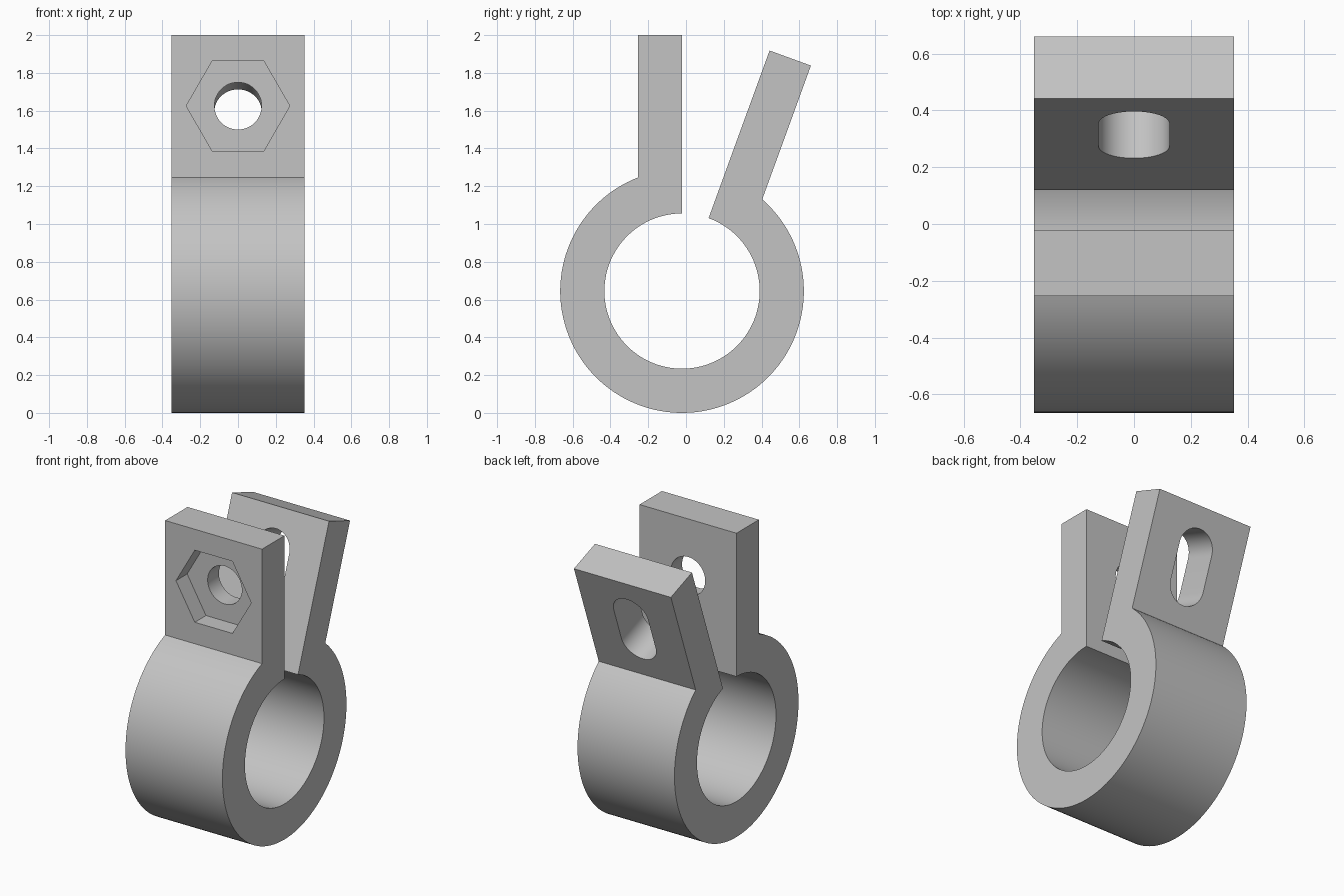
import bpy, bmesh
from math import sin, cos, asin, pi, radians
from mathutils import Matrix, Vector

cube = bpy.data.objects.get("Cube")
if cube:
    bpy.data.objects.remove(cube, do_unlink=True)

# Main dimensions
CY, CZ = -0.021, 0.645          # ring centre
R_OUT, R_IN = 0.645, 0.411
HALF_W = 0.353
TAB_T, TAB_END = 0.233, 1.355   # tab thickness, reach from ring centre
HOLE_S, HOLE_R = 0.98, 0.125    # bolt position along tab, bolt radius
SLOT_HALF = 0.116
TILT = radians(20)

grey = bpy.data.materials.new("plain_grey")
grey.use_nodes = True
grey.diffuse_color = (0.55, 0.55, 0.55, 1)
grey.node_tree.nodes["Principled BSDF"].inputs["Base Color"].default_value = (0.55, 0.55, 0.55, 1)


def prism(name, outline, u, v, w, start, end):
    """Extrude a 2D outline lying on axes u, v along w from start to end."""
    u, v, w = Vector(u), Vector(v), Vector(w)
    bm = bmesh.new()
    face = bm.faces.new([bm.verts.new(u * a + v * b + w * start) for a, b in outline])
    ext = bmesh.ops.extrude_face_region(bm, geom=[face])["geom"]
    bmesh.ops.translate(bm, vec=w * (end - start),
                        verts=[e for e in ext if isinstance(e, bmesh.types.BMVert)])
    bmesh.ops.recalc_face_normals(bm, faces=bm.faces)
    mesh = bpy.data.meshes.new(name)
    bm.to_mesh(mesh)
    bm.free()
    mesh.materials.append(grey)
    obj = bpy.data.objects.new(name, mesh)
    bpy.context.collection.objects.link(obj)
    return obj


def arc(r, a0, a1, n, cx=0, cy=0):
    """Points on an arc, angle measured from +v towards +u."""
    return [(cx + r * sin(a0 + (a1 - a0) * i / n),
             cy + r * cos(a0 + (a1 - a0) * i / n)) for i in range(n + 1)]


def tab_point(side, along, angle):
    return (side * cos(angle) + along * sin(angle),
            along * cos(angle) - side * sin(angle))


# Clamp body: split ring with an upright tab and a tilted tab
root = asin(TAB_T / R_OUT)
outline = arc(R_OUT, TILT + root, 2 * pi - root, 110)
outline += [(-TAB_T, TAB_END), (0, TAB_END)]
outline += arc(R_IN, 2 * pi, TILT, 110)
outline += [tab_point(0, TAB_END, TILT), tab_point(TAB_T, TAB_END, TILT)]
body = prism("clamp_body", outline, (0, 1, 0), (0, 0, 1), (1, 0, 0), -HALF_W, HALF_W)
body.location = (0, CY, CZ)


def cut(name, shape, start, end, tilt=0):
    cutter = prism(name, shape, (1, 0, 0), (0, 0, 1), (0, 1, 0), start, end)
    cutter.matrix_world = Matrix.Translation((0, CY, CZ)) @ Matrix.Rotation(-tilt, 4, "X")
    cutter.hide_render = True
    mod = body.modifiers.new(name, "BOOLEAN")
    mod.operation = "DIFFERENCE"
    mod.solver = "EXACT"
    mod.object = cutter
    bpy.context.view_layer.update()
    bpy.ops.object.modifier_apply(modifier=name)
    bpy.data.objects.remove(cutter, do_unlink=True)


bpy.context.view_layer.objects.active = body
body.select_set(True)

# Bolt hole and hexagonal nut pocket in the upright tab
cut("bolt_hole", arc(HOLE_R, 0, 2 * pi, 48, 0, HOLE_S)[:-1], -0.4, 0.1)
cut("nut_pocket", arc(0.274, pi / 6, pi / 6 + 2 * pi, 6, 0, HOLE_S)[:-1],
    -0.4, -TAB_T / 2)

# Rounded slot in the tilted tab
slot = arc(HOLE_R, -pi / 2, pi / 2, 24, 0, HOLE_S + SLOT_HALF)
slot += arc(HOLE_R, pi / 2, 3 * pi / 2, 24, 0, HOLE_S - SLOT_HALF)
cut("adjusting_slot", slot, -0.08, 0.4, TILT)

bpy.ops.object.shade_smooth_by_angle(angle=radians(20))
